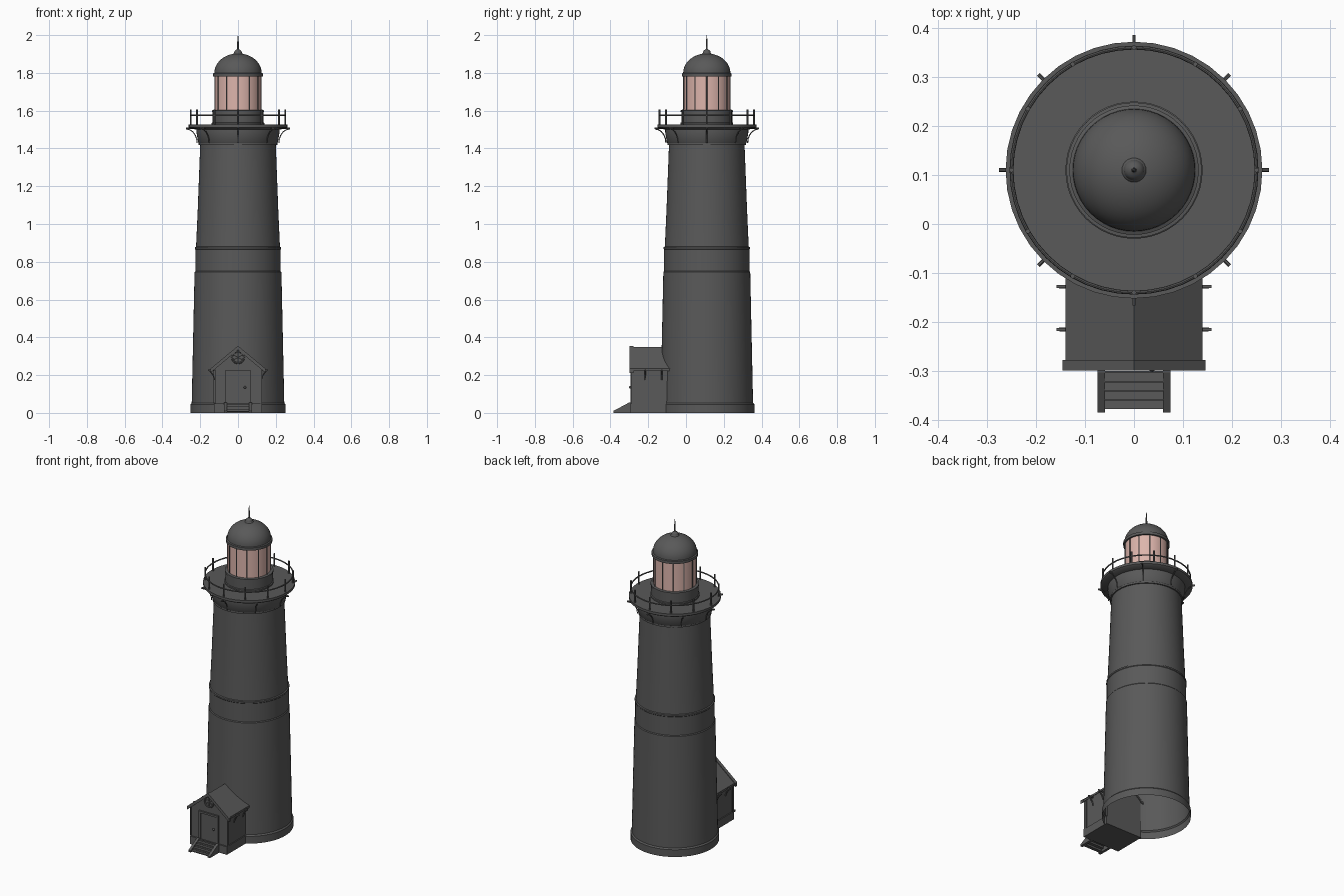
import bpy, bmesh, math
from mathutils import Vector

if "Cube" in bpy.data.objects:
    bpy.data.objects.remove(bpy.data.objects["Cube"])

CY = 0.11  # tower axis in y


def mat(name, rgb):
    m = bpy.data.materials.new(name)
    m.diffuse_color = (*rgb, 1)
    m.use_nodes = True
    m.node_tree.nodes["Principled BSDF"].inputs["Base Color"].default_value = m.diffuse_color
    return m


GREY = mat("dark grey", (0.1, 0.1, 0.1))
PINK = mat("pale pink glass", (0.72, 0.46, 0.41))


def finish(name, bm, m=GREY, smooth=True):
    me = bpy.data.meshes.new(name)
    bm.to_mesh(me)
    bm.free()
    ob = bpy.data.objects.new(name, me)
    bpy.context.collection.objects.link(ob)
    me.materials.append(m)
    if smooth:
        bpy.ops.object.select_all(action='DESELECT')
        ob.select_set(True)
        bpy.context.view_layer.objects.active = ob
        bpy.ops.object.shade_smooth_by_angle(angle=math.radians(30))
    return ob


def lathe(name, profile, segs=48, m=GREY):
    # profile of (radius, height) from bottom to top, turned about the tower axis
    bm = bmesh.new()
    rings = [[bm.verts.new((r * math.cos(2 * math.pi * i / segs),
                            CY + r * math.sin(2 * math.pi * i / segs), z))
              for i in range(segs)] for r, z in profile]
    for lo, hi in zip(rings, rings[1:]):
        for i in range(segs):
            j = (i + 1) % segs
            bm.faces.new((lo[i], lo[j], hi[j], hi[i]))
    bmesh.ops.remove_doubles(bm, verts=bm.verts, dist=1e-6)
    return finish(name, bm, m)


def add_tube(bm, pts, r, sides=8):
    # round rod through a list of points
    pts = [Vector(p) for p in pts]
    for a, b in zip(pts, pts[1:]):
        d = b - a
        ret = bmesh.ops.create_cone(bm, cap_ends=True, segments=sides, radius1=r,
                                    radius2=r, depth=d.length)
        q = Vector((0, 0, 1)).rotation_difference(d)
        for v in ret['verts']:
            v.co = q @ v.co + (a + b) / 2


def add_prism(bm, pts, lo, hi, axis):
    # axis 'y': pts are (x, z); axis 'x': pts are (y, z)
    def co(p, t):
        return (p[0], t, p[1]) if axis == 'y' else (t, p[0], p[1])
    a = [bm.verts.new(co(p, lo)) for p in pts]
    b = [bm.verts.new(co(p, hi)) for p in pts]
    fs = [bm.faces.new(a), bm.faces.new(b[::-1])]
    for i in range(len(pts)):
        j = (i + 1) % len(pts)
        fs.append(bm.faces.new((a[i], b[i], b[j], a[j])))
    bmesh.ops.recalc_face_normals(bm, faces=fs)


def add_box(bm, x0, x1, y0, y1, z0, z1):
    add_prism(bm, [(x0, z0), (x1, z0), (x1, z1), (x0, z1)], y0, y1, 'y')


def polar(r, ang, z):
    return (r * math.cos(ang), CY + r * math.sin(ang), z)


# tower shell, open at the bottom
lathe("tower", [(0.252, 0), (0.252, 0.045), (0.245, 0.053), (0.230, 0.745),
                (0.226, 0.75), (0.226, 0.865), (0.2285, 0.868), (0.2285, 0.877),
                (0.222, 0.88), (0.213, 1.08), (0.200, 1.42)], 64)

# cornice and gallery deck
lathe("cornice", [(0.200, 1.417), (0.208, 1.417), (0.208, 1.428), (0.211, 1.432),
                  (0.220, 1.485), (0.220, 1.50)], 64)
lathe("gallery_deck", [(0.218, 1.500), (0.252, 1.505), (0.262, 1.512), (0.262, 1.527),
                       (0.0, 1.527)], 40)

# curved brackets under the deck
bm = bmesh.new()
for k in range(8):
    a = k * math.pi / 4
    arc = [(0.274 - 0.058 * math.sin(t * math.pi / 10),
            1.428 + 0.075 * math.cos(t * math.pi / 10)) for t in range(6)]
    add_tube(bm, [polar(r, a, z) for r, z in arc], 0.003, 6)
    add_tube(bm, [polar(0.215, a, 1.507), polar(0.276, a, 1.507)], 0.004, 6)
finish("deck_brackets", bm)

# railing
bm = bmesh.new()
for k in range(12):
    a = k * math.pi / 6
    add_tube(bm, [polar(0.25, a, 1.525), polar(0.25, a, 1.605)], 0.005)
finish("railing_posts", bm)
bpy.ops.mesh.primitive_torus_add(location=(0, CY, 1.575), major_radius=0.25,
                                 minor_radius=0.004, major_segments=48, minor_segments=8)
rail = bpy.context.object
rail.name = "railing_ring"
rail.data.materials.append(GREY)
bpy.ops.object.shade_smooth_by_angle()

# lantern room
lathe("lantern_base", [(0.140, 1.525), (0.140, 1.535), (0.135, 1.538), (0.135, 1.592),
                       (0.138, 1.592), (0.138, 1.602), (0.12, 1.604)])
lathe("lantern_glass", [(0.122, 1.60), (0.122, 1.785)], 48, PINK)
bm = bmesh.new()
for k in range(12):
    a = k * math.pi / 6
    add_tube(bm, [polar(0.123, a, 1.60), polar(0.123, a, 1.785)], 0.003, 6)
finish("lantern_mullions", bm)

# dome, ball and spike
dome = [(0.118, 1.780), (0.132, 1.780), (0.132, 1.797), (0.125, 1.800)]
dome += [(0.125 * math.cos(t * math.pi / 24), 1.80 + 0.103 * math.sin(t * math.pi / 24))
         for t in range(1, 12)]
lathe("dome", dome + [(0.0, 1.903)])
lathe("finial", [(0.028, 1.892), (0.024, 1.903)]
      + [(0.021 * math.cos(t), 1.906 + 0.019 * math.sin(t)) for t in (0, 0.4, 0.8, 1.1)]
      + [(0.005, 1.926), (0.004, 1.965), (0.001, 2.0)], 24)

# porch walls and plinth
bm = bmesh.new()
add_prism(bm, [(-0.122, 0.045), (0.122, 0.045), (0.122, 0.24), (0, 0.337), (-0.122, 0.24)],
          -0.285, -0.09, 'y')
add_box(bm, -0.128, 0.128, -0.293, -0.09, 0, 0.05)
for s in (-1, 1):  # corner boards
    add_box(bm, s * 0.125 - 0.006, s * 0.125 + 0.003 * s, -0.288, -0.272, 0.05, 0.24)
finish("porch_walls", bm, smooth=False)


def chevron(w, top, drop, th):
    return [(-w, top - drop), (0, top), (w, top - drop),
            (w, top - drop - th), (0, top - th), (-w, top - drop - th)]


# porch roof with barge boards
bm = bmesh.new()
for pts, y0, y1 in ((chevron(0.14, 0.350, 0.116, 0.013), -0.28, -0.085),
                    (chevron(0.146, 0.355, 0.121, 0.022), -0.299, -0.278)):
    add_prism(bm, pts, y0, y1, 'y')
finish("porch_roof", bm, smooth=False)

# eave struts on both porch sides
bm = bmesh.new()
for s in (-1, 1):
    for y in (-0.215, -0.128):
        add_box(bm, min(s * 0.12, s * 0.158), max(s * 0.12, s * 0.158),
                y - 0.003, y + 0.003, 0.222, 0.230)
        add_tube(bm, [(s * 0.123, y, 0.175), (s * 0.132, y, 0.2), (s * 0.152, y, 0.226)], 0.004, 6)
finish("eave_struts", bm, smooth=False)

# door with frame, panel lines and knob
bm = bmesh.new()
for x in (-0.061, 0.061):
    add_box(bm, x - 0.006, x + 0.006, -0.294, -0.28, 0.05, 0.222)
add_box(bm, -0.067, 0.067, -0.295, -0.28, 0.214, 0.226)
add_box(bm, -0.055, 0.055, -0.288, -0.28, 0.05, 0.214)
finish("door", bm, smooth=False)
bpy.ops.mesh.primitive_uv_sphere_add(segments=12, ring_count=8, radius=0.007,
                                     location=(0.037, -0.295, 0.135))
knob = bpy.context.object
knob.name = "door_knob"
knob.data.materials.append(GREY)
bpy.ops.object.shade_smooth_by_angle()

# round gable window
bpy.ops.mesh.primitive_torus_add(location=(0, -0.287, 0.294), rotation=(math.pi / 2, 0, 0),
                                 major_radius=0.031, minor_radius=0.005,
                                 major_segments=24, minor_segments=8)
ring = bpy.context.object
ring.name = "gable_window_ring"
ring.data.materials.append(GREY)
bpy.ops.object.shade_smooth_by_angle()
bm = bmesh.new()
for k in range(3):
    a = math.pi / 6 + k * math.pi / 3
    dx, dz = 0.03 * math.cos(a), 0.03 * math.sin(a)
    add_tube(bm, [(-dx, -0.287, 0.294 - dz), (dx, -0.287, 0.294 + dz)], 0.003, 6)
finish("gable_window_bars", bm)

# front steps: side stringers and treads
bm = bmesh.new()
for x in (-0.067, 0.067):
    add_prism(bm, [(-0.385, 0), (-0.29, 0), (-0.29, 0.055), (-0.303, 0.054), (-0.385, 0.010)],
              x - 0.008, x + 0.008, 'x')
for k in range(4):
    y, z = -0.378 + k * 0.019, 0.010 + k * 0.0115
    add_box(bm, -0.06, 0.06, y, y + 0.021, z - 0.006, z)
    add_box(bm, -0.06, 0.06, y + 0.017, y + 0.021, z - 0.006, z + 0.008)
finish("front_steps", bm, smooth=False)
